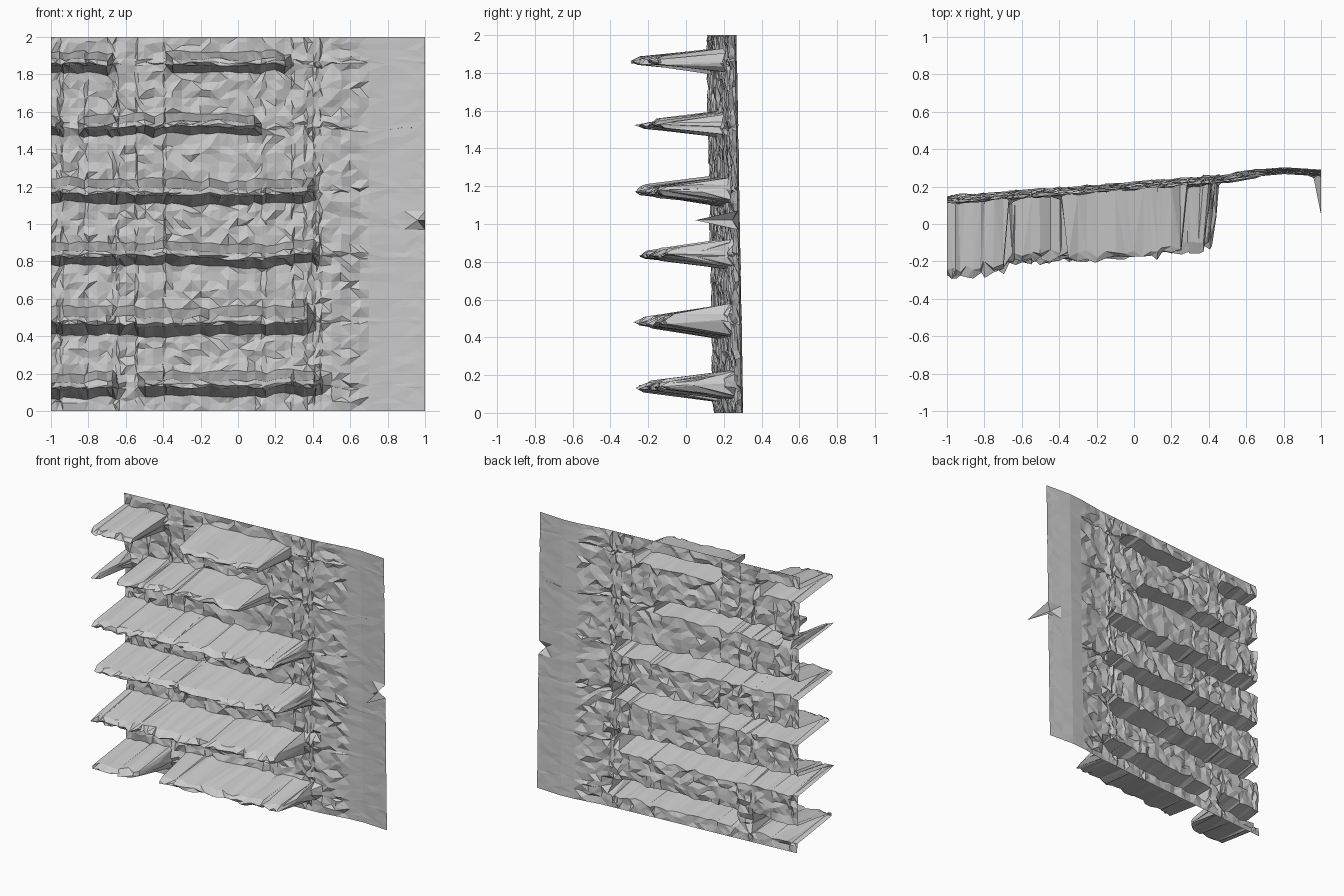
import bpy, bmesh, random

cube = bpy.data.objects.get("Cube")
if cube:
    bpy.data.objects.remove(cube)
rng = random.Random(4)

# Each ledge: bottom z, top z, depth, spans along x, length of the fading tail
LEDGES = [
    (0.08, 0.21, 0.38, [(-1.1, -0.67), (-0.50, 0.42)], 0.10),
    (0.41, 0.56, 0.37, [(-1.1, 0.37)], 0.16),
    (0.78, 0.90, 0.35, [(-1.1, 0.40)], 0.10),
    (1.11, 0.13 + 1.11, 0.37, [(-1.1, 0.38)], 0.06),
    (1.47, 1.58, 0.35, [(-1.1, -0.97), (-0.82, 0.09)], 0.12),
    (1.81, 1.92, 0.37, [(-1.1, -0.70), (-0.35, 0.25)], 0.14),
]
# Ledge section: share of height, share of depth
SECTION = [(0, 0), (0.36, 0.96), (0.46, 1), (0.64, 0.9), (1, 0)]
BASE = [(-1, 0.13), (-0.4, 0.175), (0, 0.205), (0.5, 0.245),
        (0.7, 0.277), (0.8, 0.285), (1, 0.273)]
RAMP = 0.035


def wall_y(x, z):
    """Gently bowed sheet, leaning forward at the top."""
    for (xa, ya), (xb, yb) in zip(BASE, BASE[1:]):
        if x <= xb:
            y = ya + (yb - ya) * (x - xa) / (xb - xa)
            break
    return y - 0.018 * (z - 1)


def presence(x, spans, tail):
    """1 inside a ledge, falling quickly at its ends to a shallow tail."""
    best = 0
    for a, b in spans:
        if a <= x <= b:
            return 1
        gap = a - x if x < a else x - b
        steep = 1 - gap / RAMP
        shallow = 0.1 * (1 - gap / tail)
        best = max(best, steep, shallow)
    return best


def make_columns():
    xs = {round(-1 + 0.05 * i, 3) for i in range(35)}
    for _, _, _, spans, _ in LEDGES:
        for a, b in spans:
            xs |= {a, a - RAMP, b, b + RAMP}
    xs = sorted(x for x in xs if -1 <= x < 0.71)
    kept = [xs[0]]
    for x in xs[1:]:
        if x - kept[-1] > 0.012:
            kept.append(x)
    return kept + [0.8, 0.89, 0.96, 1]


def make_rows():
    """Row list of (z, ledge index or None, share of depth)."""
    rows = [(0, None, 0)]
    for i, (z0, z1, *_rest) in enumerate(LEDGES):
        start = rows[-1][0]
        mids = [0.5] if i == 0 else [0.2, 0.4, 0.6, 0.8]
        for t in mids:
            rows.append((start + (z0 - start) * t, None, 0))
        for h, d in SECTION:
            rows.append((z0 + (z1 - z0) * h, i, d))
    return rows + [(1.965, None, 0), (2, None, 0)]


columns, rows = make_columns(), make_rows()
# Slow drift and per-column chipping of every ledge
drift = [[0.0] * len(columns) for _ in LEDGES]
for line in drift:
    level = 0
    for c in range(len(columns)):
        if rng.random() < 0.35:
            level = rng.choice([-0.012, 0, 0, 0.012])
        line[c] = level

bm = bmesh.new()
grid = []
for r, (z, ledge, share) in enumerate(rows):
    line = []
    for c, x in enumerate(columns):
        side = c in (0, len(columns) - 1)
        rim = r in (0, len(rows) - 1)
        rough = 1 if x < 0.68 else 0.15
        px, pz, push = x, z, 0
        if not rim:
            if ledge is not None:
                z0, z1, depth, spans, tail = LEDGES[ledge]
                p = presence(x, spans, tail)
                extra = 0.03 if x < -0.68 else 0
                push = (depth + extra) * share * p
                push *= rng.uniform(0.93, 1.04)
                pz += drift[ledge][c] + rng.uniform(-0.008, 0.008)
            else:
                pz += rng.uniform(-0.012, 0.012) * rough
            if not side:
                px += rng.uniform(-0.006, 0.006) * rough
            push += rng.uniform(-0.012, 0.012) * rough
        line.append(bm.verts.new((px, wall_y(px, pz) - push, pz)))
    grid.append(line)

# Spike pulled forward from the right-hand rim
near = sorted(range(len(rows)), key=lambda r: abs(rows[r][0] - 1.02))[0]
for step, z in ((-1, 0.97), (0, 1.02), (1, 1.07)):
    for v in grid[near + step]:
        if v.co.x > 0.85:
            v.co.z = z
grid[near][-1].co.y = 0.05
grid[near][-2].co.y -= 0.03

for ra, rb in zip(grid, grid[1:]):
    for c in range(len(columns) - 1):
        quad = [ra[c], ra[c + 1], rb[c + 1], rb[c]]
        k = rng.randint(0, 1)
        quad = quad[k:] + quad[:k]
        bm.faces.new((quad[0], quad[1], quad[2]))
        bm.faces.new((quad[0], quad[2], quad[3]))

mesh = bpy.data.meshes.new("ledged_wall")
bm.to_mesh(mesh)
bm.free()
wall = bpy.data.objects.new("ledged_wall", mesh)
bpy.context.collection.objects.link(wall)

# Plain grey
grey = bpy.data.materials.new("plain_grey")
grey.use_nodes = True
colour = (0.6, 0.6, 0.6, 1)
grey.diffuse_color = colour
grey.node_tree.nodes["Principled BSDF"].inputs["Base Color"].default_value = colour
mesh.materials.append(grey)
